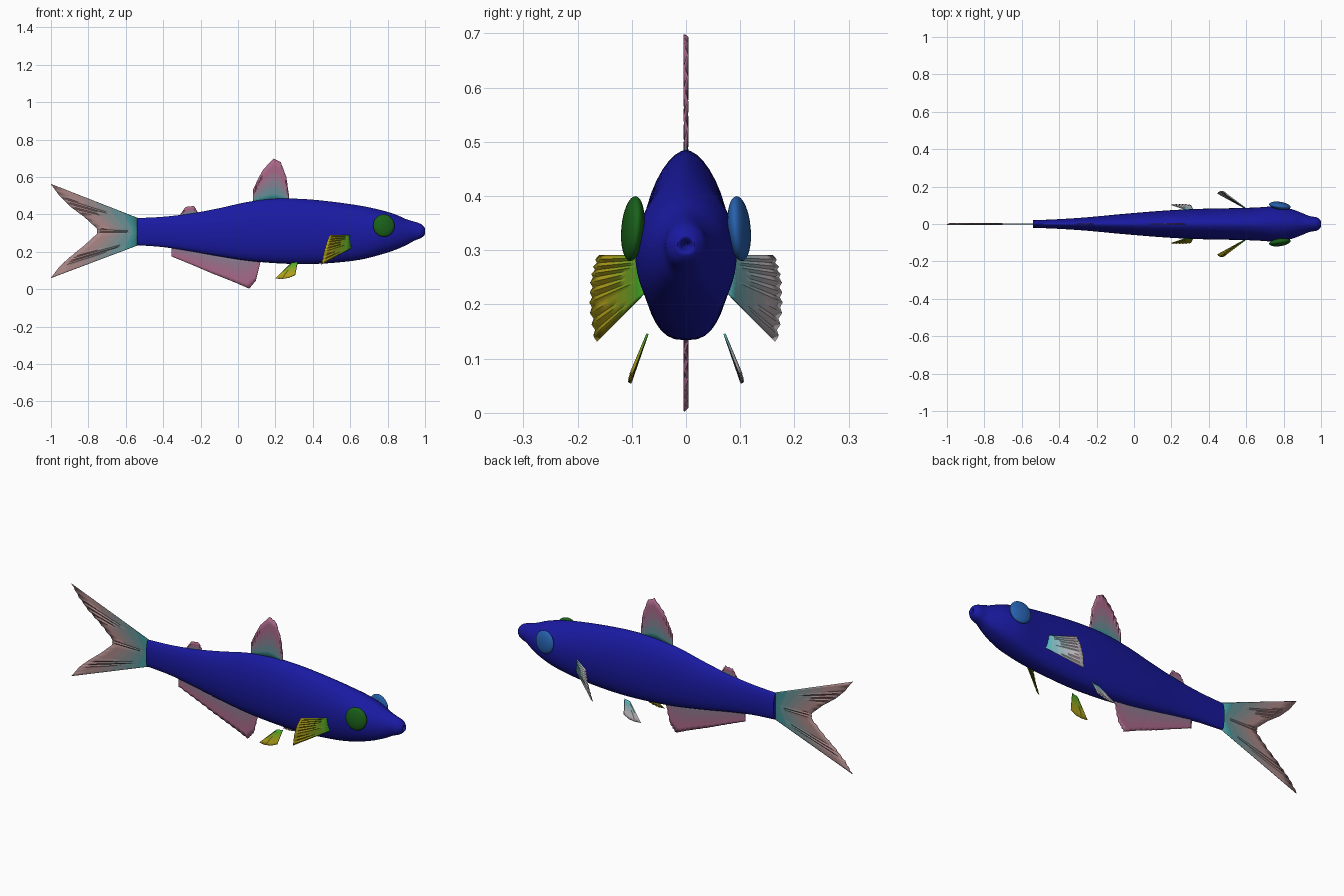
import bpy, bmesh, math
from mathutils import Vector

if "Cube" in bpy.data.objects:
    bpy.data.objects.remove(bpy.data.objects["Cube"])


def material(name, rgb):
    m = bpy.data.materials.new(name)
    m.diffuse_color = (*rgb, 1)
    m.use_nodes = True
    m.node_tree.nodes["Principled BSDF"].inputs["Base Color"].default_value = m.diffuse_color
    return m


def make_object(name, bm, mats, angle=40):
    bmesh.ops.recalc_face_normals(bm, faces=bm.faces)
    me = bpy.data.meshes.new(name)
    bm.to_mesh(me)
    bm.free()
    ob = bpy.data.objects.new(name, me)
    bpy.context.collection.objects.link(ob)
    for m in mats:
        me.materials.append(m)
    bpy.ops.object.select_all(action='DESELECT')
    ob.select_set(True)
    bpy.context.view_layer.objects.active = ob
    bpy.ops.object.shade_smooth_by_angle(angle=math.radians(angle))
    return ob


def catmull(pts, steps):
    out = []
    for i in range(len(pts) - 1):
        p = [Vector(pts[min(max(k, 0), len(pts) - 1)]) for k in range(i - 1, i + 3)]
        for s in range(steps):
            t = s / steps
            out.append(0.5 * (2 * p[1] + (p[2] - p[0]) * t
                              + (2 * p[0] - 5 * p[1] + 4 * p[2] - p[3]) * t * t
                              + (3 * p[1] - p[0] - 3 * p[2] + p[3]) * t ** 3))
    return out + [Vector(pts[-1])]


def along(pts, t):
    f = t * (len(pts) - 1)
    i = min(int(f), len(pts) - 2)
    return Vector(pts[i]).lerp(Vector(pts[i + 1]), f - i)


# Body: stations of x, top, bottom, half width; the last ones fold into the mouth
stations = [(-.54, .380, .235, .020), (-.40, .387, .225, .026), (-.25, .405, .202, .036),
            (-.10, .433, .175, .050), (.05, .466, .152, .063), (.20, .484, .139, .074),
            (.35, .482, .134, .081), (.50, .468, .140, .084), (.65, .447, .157, .088),
            (.76, .424, .184, .094), (.84, .400, .210, .080), (.90, .374, .236, .058),
            (.94, .362, .258, .042), (.975, .350, .272, .036), (.993, .336, .285, .024),
            (.998, .323, .297, .013), (.975, .312, .308, .003)]
bm = bmesh.new()
SEG = 40
rings = []
for x, top, bot, w in catmull(stations, 4):
    zc = bot + (top - bot) * .48
    ring = []
    for k in range(SEG):
        a = 2 * math.pi * k / SEG
        c, s = math.cos(a), math.sin(a)
        y = math.copysign(abs(c) ** (1.15 if s > 0 else .72), c) * w
        z = zc + s * (top - zc if s > 0 else zc - bot)
        ring.append(bm.verts.new((x, y, z)))
    rings.append(ring)
for a, b in zip(rings, rings[1:]):
    for k in range(SEG):
        bm.faces.new((a[k], a[(k + 1) % SEG], b[(k + 1) % SEG], b[k]))
bm.faces.new(rings[0])
bm.faces.new(rings[-1])
make_object("body", bm, [material("body_blue", (.01, .01, .36))])


# Fins: rayed sheets from a root line to a tip line, pleated and coloured root to tip
def fin(name, root, tip, rays, root_rgb, tip_rgb, normal=(0, 1, 0), rows=6, pleat=.003):
    bm = bmesh.new()
    n = Vector(normal).normalized()
    cols = rays * 2
    grid = []
    for r in range(rows + 1):
        v = r / rows
        line = []
        for c in range(cols + 1):
            u = c / cols
            p = along(root, u).lerp(along(tip, u), v)
            p += n * pleat * (1 if c % 2 else -1) * (.3 + .7 * v)
            line.append(bm.verts.new(p))
        grid.append(line)
    for r in range(rows):
        for c in range(cols):
            f = bm.faces.new((grid[r][c], grid[r][c + 1], grid[r + 1][c + 1], grid[r + 1][c]))
            f.material_index = r
    mats = [material(f"{name}_{r}", Vector(root_rgb).lerp(Vector(tip_rgb), min(1, r / (rows - 2))))
            for r in range(rows)]
    ob = make_object(name, bm, mats, 60)
    solid = ob.modifiers.new("thickness", 'SOLIDIFY')
    solid.thickness = .003
    solid.offset = 0


def flat(pts):
    return [(x, 0, z) for x, z in pts]


TEAL, PINK, ROSE = (.06, .30, .32), (.40, .14, .25), (.40, .24, .24)

fin("tail_fin", flat([(-.53, .378), (-.53, .237)]),
    flat([(-1, .562), (-.955, .50), (-.90, .445), (-.82, .385), (-.755, .325), (-.755, .295),
          (-.82, .235), (-.90, .17), (-.955, .12), (-1, .06)]), 18, TEAL, ROSE)
fin("dorsal_fin", flat([(.08, .465), (.27, .475)]),
    flat([(.08, .53), (.105, .585), (.135, .64), (.19, .698), (.228, .68), (.258, .60), (.272, .50)]),
    12, TEAL, PINK)
fin("adipose_fin", flat([(-.31, .385), (-.21, .40)]),
    flat([(-.305, .405), (-.28, .44), (-.235, .445), (-.215, .41)]), 6, TEAL, PINK, rows=4)
fin("anal_fin", flat([(-.355, .23), (-.10, .185), (.12, .155)]),
    flat([(-.355, .175), (-.25, .132), (-.14, .085), (-.03, .042), (.06, .003), (.095, .045),
          (.12, .145)]), 18, (.25, .2, .28), PINK)

# Paired fins and eyes on both flanks
for side, s, root_rgb, tip_rgb, eye_rgb in (
        ("right", -1, (.06, .40, .02), (.42, .34, .01), (.01, .12, .01)),
        ("left", 1, (.10, .45, .48), (.50, .45, .48), (.02, .12, .42))):
    def sided(pts):
        return [(x, y * s, z) for x, y, z in pts]

    fin("pectoral_fin_" + side, sided([(.605, .077, .29), (.61, .075, .222)]),
        sided([(.49, .162, .29), (.475, .173, .25), (.46, .175, .195), (.447, .166, .132)]),
        9, root_rgb, tip_rgb, (.5, .85 * s, 0))
    fin("pelvic_fin_" + side, sided([(.32, .071, .146), (.285, .073, .14)]),
        sided([(.305, .10, .075), (.27, .104, .06), (.235, .104, .055), (.20, .103, .058)]),
        6, root_rgb, tip_rgb, (0, .93 * s, .36), pleat=.002)

    bpy.ops.mesh.primitive_uv_sphere_add(segments=32, ring_count=16, radius=1,
                                         location=(.78, .098 * s, .34),
                                         rotation=(math.radians(5 * s), 0, math.radians(-8 * s)))
    eye = bpy.context.object
    eye.name = "eye_" + side
    eye.scale = (.058, .02, .06)
    eye.data.materials.append(material("eye_" + side, eye_rgb))
    bpy.ops.object.shade_smooth_by_angle(angle=math.radians(40))
